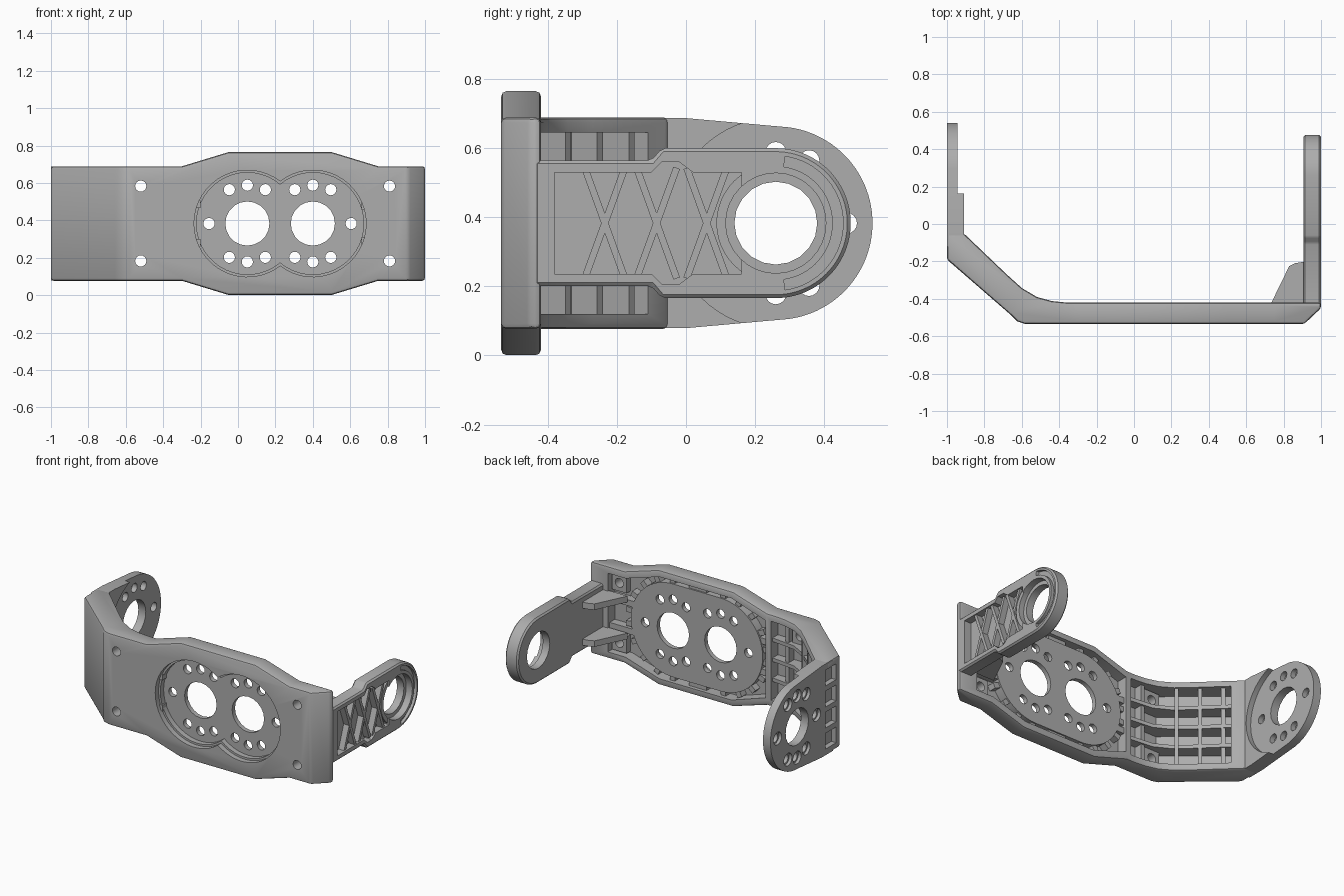
import bpy, bmesh, math
from math import cos, sin, radians, pi

if "Cube" in bpy.data.objects:
    bpy.data.objects.remove(bpy.data.objects["Cube"])

grey = bpy.data.materials.new("matt grey")
grey.use_nodes = True
grey.diffuse_color = (0.42, 0.42, 0.42, 1)
grey.node_tree.nodes["Principled BSDF"].inputs["Base Color"].default_value = (0.42, 0.42, 0.42, 1)

MID = 0.383           # height of the symmetry plane
HUBS = (0.05, 0.40)   # x of the two front openings
ARM_Y = 0.26          # y of the arm openings


def prism(name, loops, axis, lo, hi):
    """Extrude closed 2D loops along an axis: x uses (y,z), y uses (x,z), z uses (x,y)."""
    place = {"x": lambda u, v, w: (w, u, v),
             "y": lambda u, v, w: (u, w, v),
             "z": lambda u, v, w: (u, v, w)}[axis]
    bm = bmesh.new()
    for loop in loops:
        face = bm.faces.new([bm.verts.new(place(u, v, lo)) for u, v in loop])
        top = bmesh.ops.extrude_face_region(bm, geom=[face])["geom"]
        for vert in (g for g in top if isinstance(g, bmesh.types.BMVert)):
            vert.co["xyz".index(axis)] = hi
    bmesh.ops.recalc_face_normals(bm, faces=bm.faces)
    mesh = bpy.data.meshes.new(name)
    bm.to_mesh(mesh)
    bm.free()
    mesh.materials.append(grey)
    obj = bpy.data.objects.new(name, mesh)
    bpy.context.collection.objects.link(obj)
    return obj


def apply(obj, mod):
    with bpy.context.temp_override(object=obj, active_object=obj, selected_objects=[obj]):
        bpy.ops.object.modifier_apply(modifier=mod.name)


def cut(obj, loops, axis, lo, hi, operation="DIFFERENCE"):
    tool = prism("cutter", loops, axis, lo, hi)
    tool.hide_render = True
    mod = obj.modifiers.new("cut", "BOOLEAN")
    mod.operation, mod.solver, mod.object = operation, "EXACT", tool
    apply(obj, mod)
    bpy.data.objects.remove(tool)


def bevel(obj, width, segments=2):
    mod = obj.modifiers.new("bevel", "BEVEL")
    mod.width, mod.segments, mod.limit_method, mod.angle_limit = width, segments, "ANGLE", radians(40)
    apply(obj, mod)


def arc(u, v, r, a, b, n=32):
    return [(u + r * cos(radians(a + (b - a) * i / n)),
             v + r * sin(radians(a + (b - a) * i / n))) for i in range(n + 1)]


def circle(u, v, r, n=20):
    return arc(u, v, r, 0, 360, n)[:-1]


def rect(u0, u1, v0, v1):
    return [(u0, v0), (u1, v0), (u1, v1), (u0, v1)]


def bar(u0, v0, u1, v1, width):
    """Thin strip between two points."""
    d = math.hypot(u1 - u0, v1 - v0)
    du, dv = -(v1 - v0) / d * width / 2, (u1 - u0) / d * width / 2
    return [(u0 + du, v0 + dv), (u0 - du, v0 - dv), (u1 - du, v1 - dv), (u1 + du, v1 + dv)]


def lobes(r, a):
    """Two joined circles; a is the half angle left out at the join."""
    return arc(HUBS[0], MID, r, a, 360 - a) + arc(HUBS[1], MID, r, a - 180, 180 - a)


def mirrored(half):
    """Close a half outline by reflecting it about the middle height."""
    return half + [(u, 2 * MID - v) for u, v in reversed(half)]


def bolt_ring(u, v, angles, r=0.03):
    return [circle(u + 0.205 * cos(radians(a)), v + 0.205 * sin(radians(a)), r, 16) for a in angles]


# Main bracket: bent plan profile trimmed to the front outline
plan = [(-1, -0.05), (-1, -0.19), (-0.66, -0.485), (-0.625, -0.52), (-0.58, -0.535),
        (0.91, -0.535), (1, -0.45), (1, -0.42), (-0.36, -0.42), (-0.44, -0.412),
        (-0.52, -0.39), (-0.6, -0.342), (-0.68, -0.27), (-0.91, -0.05)]
bracket = prism("bracket", [plan], "z", -0.1, 0.9)
outline = mirrored([(-1.1, 0.689), (-0.3, 0.689), (-0.05, 0.765), (0.5, 0.765), (0.75, 0.689), (1.1, 0.689)])
cut(bracket, [outline], "y", -1, 1, "INTERSECT")
bevel(bracket, 0.016)

# Hollow back of the bracket
cut(bracket, [[(-0.33, -0.38), (-0.33, -0.495), (-0.585, -0.495), (-0.93, -0.2),
               (-0.83, -0.09), (-0.6, -0.2)]], "z", 0.12, 0.646)
cavity = mirrored([(-0.29, 0.64), (-0.04, 0.722), (0.49, 0.722), (0.74, 0.645), (0.87, 0.645)])
cut(bracket, [cavity], "y", -0.495, -0.3)
cut(bracket, [lobes(0.285, math.degrees(math.acos(0.175 / 0.285)))], "y", -0.6, -0.4)

# Mounting plate with its front recess and bolt holes
plate = prism("mounting_plate", [lobes(0.31, 90)], "y", -0.515, -0.435)
for radius, depth in ((0.285, -0.50), (0.272, -0.465)):
    cut(plate, [lobes(radius, math.degrees(math.acos(0.175 / radius)))], "y", -0.6, depth)
holes = [circle(x, MID, 0.118, 20) for x in HUBS]
holes += bolt_ring(HUBS[0], MID, (62, 90, 118, 180, 242, 270, 298))
holes += bolt_ring(HUBS[1], MID, (62, 90, 118, 0, 242, 270, 298))
cut(plate, holes, "y", -0.6, -0.3)

# Short ribs between the plate and the rim
spokes = []
for x, angles in ((HUBS[0], (92, 112, 132, 152, 172)), (HUBS[1], (88, 68, 48, 28, 8))):
    for a in angles:
        for s in (1, -1):
            c, d = cos(radians(a)), s * sin(radians(a))
            spokes.append(bar(x + 0.3 * c, MID + 0.3 * d, x + 0.355 * c, MID + 0.345 * d, 0.035))
spokes += [rect(0.16, 0.29, z, z + 0.05) for z in (0.03, 0.686)]
prism("rim_ribs", spokes, "y", -0.5, -0.445)

# Screw bosses and their holes
screws = [(x, z) for x in (-0.52, 0.81) for z in (0.183, 0.583)]
bosses = prism("screw_bosses", [rect(x - 0.055, x + 0.055, z - 0.055, z + 0.055) for x, z in screws],
               "y", -0.51, -0.455)
for part in (bracket, bosses):
    cut(part, [circle(x, z, 0.03, 16) for x, z in screws], "y", -0.7, -0.3)

# Rib grid inside the sloping side
long_rib = [(-0.32, -0.44), (-0.32, -0.51), (-0.58, -0.51), (-0.95, -0.19), (-0.9, -0.08),
            (-0.68, -0.295), (-0.6, -0.365), (-0.5, -0.42)]
for i, z in enumerate((0.25, MID, 0.516)):
    prism(f"long_rib_{i + 1}", [long_rib], "z", z - 0.012, z + 0.012)
cross = []
for t in (0.06, 0.2, 0.34):
    x, y = -0.66 - 0.755 * t, -0.485 + 0.655 * t
    cross.append(bar(x + 0.013, y + 0.015, x + 0.09, y + 0.105, 0.025))
cross.append(rect(-0.45, -0.425, -0.51, -0.44))
prism("cross_ribs", cross, "z", 0.1, 0.66)
prism("plate_struts", [rect(-0.3, -0.2, z - 0.02, z + 0.02) for z in (0.28, 0.486)]
      + [rect(0.66, 0.89, z - 0.02, z + 0.02) for z in (0.29, 0.476)], "y", -0.51, -0.44)

# Wide side arm with a thinner round end
right_arm = prism("right_arm", [mirrored([(-0.12, 0.687), (0, 0.687)]
                                         + arc(ARM_Y, MID, 0.28, 82, 0, 24)[:-1])], "x", -1, -0.91)
cut(right_arm, [circle(ARM_Y, MID, 0.305, 64)], "x", -0.945, -0.8)
ring = (0, 62, 90, 118, 180, 242, 270, 298)
cut(right_arm, [circle(ARM_Y, MID, 0.12)] + bolt_ring(ARM_Y, MID, ring), "x", -1.2, -0.8)
cut(right_arm, bolt_ring(ARM_Y, MID, ring, 0.042), "x", -1.2, -0.98)
pockets = [rect(-0.15, -0.04, z, z + 0.105) for z in (0.12, 0.26, 0.40, 0.54)]
for part in (bracket, right_arm):
    cut(part, pockets, "x", -1.2, -0.965)

# Narrow side arm with a recessed lattice panel
left_arm = prism("left_arm", [mirrored([(-0.44, 0.565), (-0.1, 0.565), (-0.07, 0.6)]
                                       + arc(ARM_Y, MID, 0.217, 90, 0, 24)[:-1])], "x", 0.905, 1)
bevel(left_arm, 0.01, 1)
cut(left_arm, [mirrored([(-0.38, 0.53), (-0.1, 0.53), (-0.07, 0.56), (-0.02, 0.56), (0.02, 0.53), (0.16, 0.53)])],
    "x", 0.95, 1.1)
prism_ring = prism("left_arm_collar", [circle(ARM_Y, MID, 0.172, 48)], "x", 0.93, 0.99)
for part in (left_arm, prism_ring):
    cut(part, [circle(ARM_Y, MID, 0.145, 32)], "x", 0.955, 1.1)
    cut(part, [circle(ARM_Y, MID, 0.12)], "x", 0.8, 1.1)
groove = arc(ARM_Y, MID, 0.195, -82, 82) + arc(ARM_Y, MID, 0.165, 82, -82)
cut(left_arm, [groove], "x", 0.98, 1.1)
cut(prism_ring, [groove], "x", 0.98, 1.1)
lattice = []
for s in (1, -1):
    lattice += [bar(y - s * 0.058, MID - 0.16, y + s * 0.058, MID + 0.16, 0.02) for y in (-0.235, -0.085, 0.06)]
for i, strip in enumerate(lattice):
    prism(f"lattice_bar_{i + 1}", [strip], "x", 0.94, 0.99 + 0.0005 * i)

# Gussets bracing the narrow arm
gusset = [(0.73, -0.43), (0.83, -0.225), (0.86, -0.21), (0.92, -0.2), (0.92, -0.43)]
for name, z in (("lower_gusset", 0.26), ("upper_gusset", 0.506)):
    prism(name, [gusset], "z", z - 0.02, z + 0.02)

# Smooth shading with sharp edges kept
bpy.ops.object.select_all(action="DESELECT")
for obj in bpy.context.scene.objects:
    if obj.type == "MESH":
        obj.select_set(True)
        bpy.context.view_layer.objects.active = obj
bpy.ops.object.shade_smooth_by_angle(angle=radians(30))
